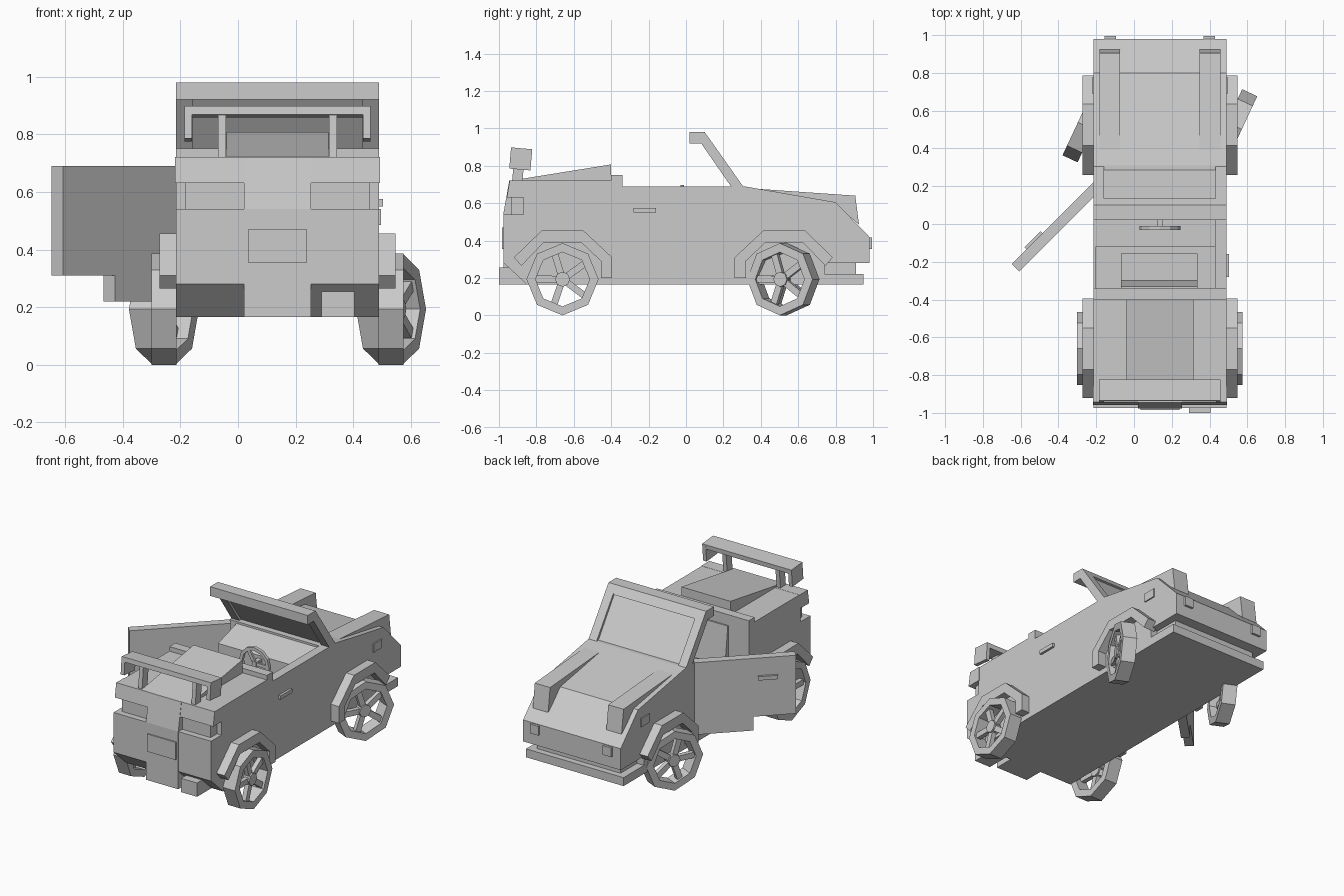
import bpy, bmesh
from math import sin, cos, pi, radians
from mathutils import Matrix, Vector

cube = bpy.data.objects.get("Cube")
if cube:
    bpy.data.objects.remove(cube, do_unlink=True)

grey = bpy.data.materials.new("plain_grey")
grey.use_nodes = True
GREY = (0.6, 0.6, 0.6, 1)
grey.diffuse_color = GREY
grey.node_tree.nodes["Principled BSDF"].inputs["Base Color"].default_value = GREY

MID = 0.137                      # centre line of the car
LEFT, RIGHT = MID - 0.352, MID + 0.352


def finish(name, bm, loc=(0, 0, 0), turn=0):
    bmesh.ops.recalc_face_normals(bm, faces=bm.faces)
    mesh = bpy.data.meshes.new(name)
    bm.to_mesh(mesh)
    bm.free()
    mesh.materials.append(grey)
    obj = bpy.data.objects.new(name, mesh)
    obj.location = loc
    obj.rotation_euler.z = radians(turn)
    bpy.context.collection.objects.link(obj)
    return obj


def add_prism(bm, profile, x0, x1):
    """Extrude a (y, z) outline from x0 to x1."""
    face = bm.faces.new([bm.verts.new((x0, y, z)) for y, z in profile])
    out = bmesh.ops.extrude_face_region(bm, geom=[face])
    moved = [v for v in out["geom"] if isinstance(v, bmesh.types.BMVert)]
    bmesh.ops.translate(bm, verts=moved, vec=(x1 - x0, 0, 0))


def prism(name, profile, x0, x1, loc=(0, 0, 0), turn=0):
    bm = bmesh.new()
    add_prism(bm, profile, x0, x1)
    return finish(name, bm, loc, turn)


def rect(y0, y1, z0, z1):
    return [(y0, z0), (y1, z0), (y1, z1), (y0, z1)]


def box(name, x, y, z, loc=(0, 0, 0), turn=0):
    return prism(name, rect(*y, *z), *x, loc, turn)


def pair(name, profile, near, far):
    """Same prism on both sides, measured outwards from the centre line."""
    for side, s in (("left", 1), ("right", -1)):
        prism(f"{side}_{name}", profile, MID + s * near, MID + s * far)


# Nose, floor, side wall and tail
prism("nose", [(0.22, 0.165), (0.22, 0.69), (0.31, 0.69), (0.8, 0.605), (0.98, 0.42),
               (0.98, 0.28), (0.74, 0.28), (0.74, 0.165)], LEFT, RIGHT)
box("floor", (LEFT, RIGHT), (-0.4, 0.22), (0.165, 0.22))
box("side_wall", (0.43, RIGHT), (-0.4, 0.22), (0.22, 0.69))
prism("tail", [(-0.4, 0.165), (-0.4, 0.72), (-0.87, 0.72), (-0.87, 0.54),
               (-0.975, 0.54), (-0.975, 0.28), (-0.85, 0.165)], LEFT, RIGHT)
prism("tail_centre", [(-0.84, 0.165), (-0.84, 0.72), (-0.945, 0.72),
                      (-0.977, 0.54), (-0.977, 0.165)], 0.02, 0.253)
prism("tail_shelf", [(-0.86, 0.63), (-0.86, 0.721), (-0.943, 0.721), (-0.958, 0.63)],
      LEFT - 0.003, RIGHT + 0.003)
pair("tail_light", rect(-0.935, -0.86, 0.54, 0.63), 0.116, 0.32)
box("rear_plate", (0.035, 0.24), (-0.985, -0.97), (0.355, 0.47))
box("exhaust", (0.29, 0.405), (-1, -0.85), (0.165, 0.255))
box("bulkhead", (LEFT, RIGHT), (-0.4, -0.34), (0.2, 0.75))
prism("engine_hatch", [(-0.4, 0.72), (-0.4, 0.807), (-0.94, 0.72)], -0.04, 0.314)

# Nose details
pair("headlight_pod", [(0.33, 0.68), (0.905, 0.64), (0.925, 0.485), (0.8, 0.59)], 0.21, 0.32)
pair("nose_lamp", rect(0.97, 0.995, 0.355, 0.415), 0.232, 0.293)
box("front_bumper", (LEFT, RIGHT), (0.72, 0.95), (0.165, 0.22))
box("bumper_mount", (LEFT + 0.05, RIGHT - 0.05), (0.73, 0.91), (0.215, 0.285))
pair("side_marker", rect(0.69, 0.775, 0.485, 0.54), 0.345, 0.36)

# Windscreen
prism("windscreen_header", [(0.02, 0.92), (0.02, 0.98), (0.1, 0.98), (0.135, 0.93),
                            (0.08, 0.92)], LEFT, RIGHT)
pair("windscreen_pillar", [(0.06, 0.95), (0.1, 0.98), (0.305, 0.69), (0.24, 0.69)],
     0.295, 0.352)
prism("windscreen_glass", [(0.08, 0.94), (0.105, 0.95), (0.285, 0.69), (0.26, 0.69)],
      LEFT + 0.05, RIGHT - 0.05)

# Cabin
prism("dashboard", [(0.03, 0.42), (0.03, 0.62), (0.23, 0.68), (0.23, 0.42)], LEFT + 0.05, 0.44)
box("bench", (LEFT + 0.01, 0.44), (-0.35, -0.12), (0.2, 0.34))
prism("seat", [(-0.155, 0.3), (-0.155, 0.42), (-0.3, 0.42), (-0.33, 0.68), (-0.385, 0.68),
               (-0.385, 0.3)], -0.07, 0.335)

# Steering wheel: swept ring, spokes and column
bm = bmesh.new()
RINGS, SECT = 12, 4
grid = []
for i in range(RINGS):
    a = 2 * pi * i / RINGS
    grid.append([])
    for j in range(SECT):
        b = 2 * pi * j / SECT + pi / 4
        r = 0.098 + 0.015 * cos(b)
        grid[i].append(bm.verts.new((r * sin(a), 0.015 * sin(b), r * cos(a))))
for i in range(RINGS):
    for j in range(SECT):
        n, k = (i + 1) % RINGS, (j + 1) % SECT
        bm.faces.new([grid[i][j], grid[n][j], grid[n][k], grid[i][k]])
for i in range(3):
    spoke = Matrix.Rotation(2 * pi * i / 3 + pi / 2, 4, "Y") @ Matrix.Translation((0, 0, 0.05))
    bmesh.ops.create_cube(bm, size=1, matrix=spoke @ Matrix.Diagonal((0.022, 0.014, 0.1, 1)))
bmesh.ops.create_cube(bm, size=1, matrix=Matrix.Translation((0, 0.03, 0))
                      @ Matrix.Diagonal((0.03, 0.08, 0.03, 1)))
finish("steering_wheel", bm, (MID, -0.02, 0.588))

# Doors: the open one swings on its front edge
HINGE, SWING = (LEFT, 0.22, 0), -45
prism("open_door", [(0, 0.22), (0, 0.69), (-0.61, 0.69), (-0.61, 0.31), (-0.355, 0.31),
                    (-0.355, 0.22)], 0, 0.055, HINGE, SWING)
box("open_door_handle", (-0.015, 0.01), (-0.5, -0.38), (0.55, 0.575), HINGE, SWING)
box("door_handle", (RIGHT - 0.01, RIGHT + 0.015), (-0.28, -0.16), (0.55, 0.575))

# Wheel arches: one band, mirrored front to back
arch = [(-0.26, 0.31), (-0.11, 0.455), (0.11, 0.455), (0.265, 0.31), (0.265, 0.2),
        (0.205, 0.2), (0.205, 0.29), (0.1, 0.39), (-0.1, 0.39), (-0.22, 0.265)]
pair("rear_arch", [(y - 0.66, z) for y, z in arch], 0.33, 0.41)
pair("front_arch", [(0.525 - y, z) for y, z in arch], 0.33, 0.41)


# Wheels: eight-sided open ring with five spokes and a hub
def wheel(name, loc, turn, outward):
    bm = bmesh.new()
    loops = []
    for r, x in ((0.193, -0.044), (0.193, 0.044), (0.145, 0.044), (0.145, -0.044)):
        loops.append([bm.verts.new((x, r * sin(pi * i / 4), r * cos(pi * i / 4)))
                      for i in range(8)])
    for a, b in zip(loops, loops[1:] + loops[:1]):
        for i in range(8):
            n = (i + 1) % 8
            bm.faces.new([a[i], a[n], b[n], b[i]])
    face_x = 0.015 * outward
    for i in range(5):
        m = (Matrix.Rotation(2 * pi * i / 5 + 0.3, 4, "X")
             @ Matrix.Translation((face_x, 0, 0.08)))
        bmesh.ops.create_cube(bm, size=1, matrix=m @ Matrix.Diagonal((0.03, 0.036, 0.135, 1)))
    bmesh.ops.create_cone(bm, cap_ends=True, segments=8, radius1=0.04, radius2=0.04, depth=0.05,
                          matrix=Matrix.Translation((face_x, 0, 0))
                          @ Matrix.Rotation(pi / 2, 4, "Y"))
    finish(name, bm, loc, turn)


for side, s in (("left", 1), ("right", -1)):
    wheel(f"{side}_rear_wheel", (MID + s * 0.394, -0.66, 0.193), 0, s)
    wheel(f"{side}_front_wheel", (MID + s * 0.394, 0.52, 0.193), -25, s)

# Rear wing
prism("wing_blade", [(-0.938, 0.868), (-0.935, 0.898), (-0.822, 0.888), (-0.825, 0.858)],
      MID - 0.322, MID + 0.322)
pair("wing_end", [(-0.945, 0.785), (-0.935, 0.898), (-0.822, 0.888), (-0.832, 0.775)],
     0.297, 0.322)
pair("wing_post", [(-0.93, 0.715), (-0.915, 0.875), (-0.86, 0.87), (-0.875, 0.715)],
     0.178, 0.206)
